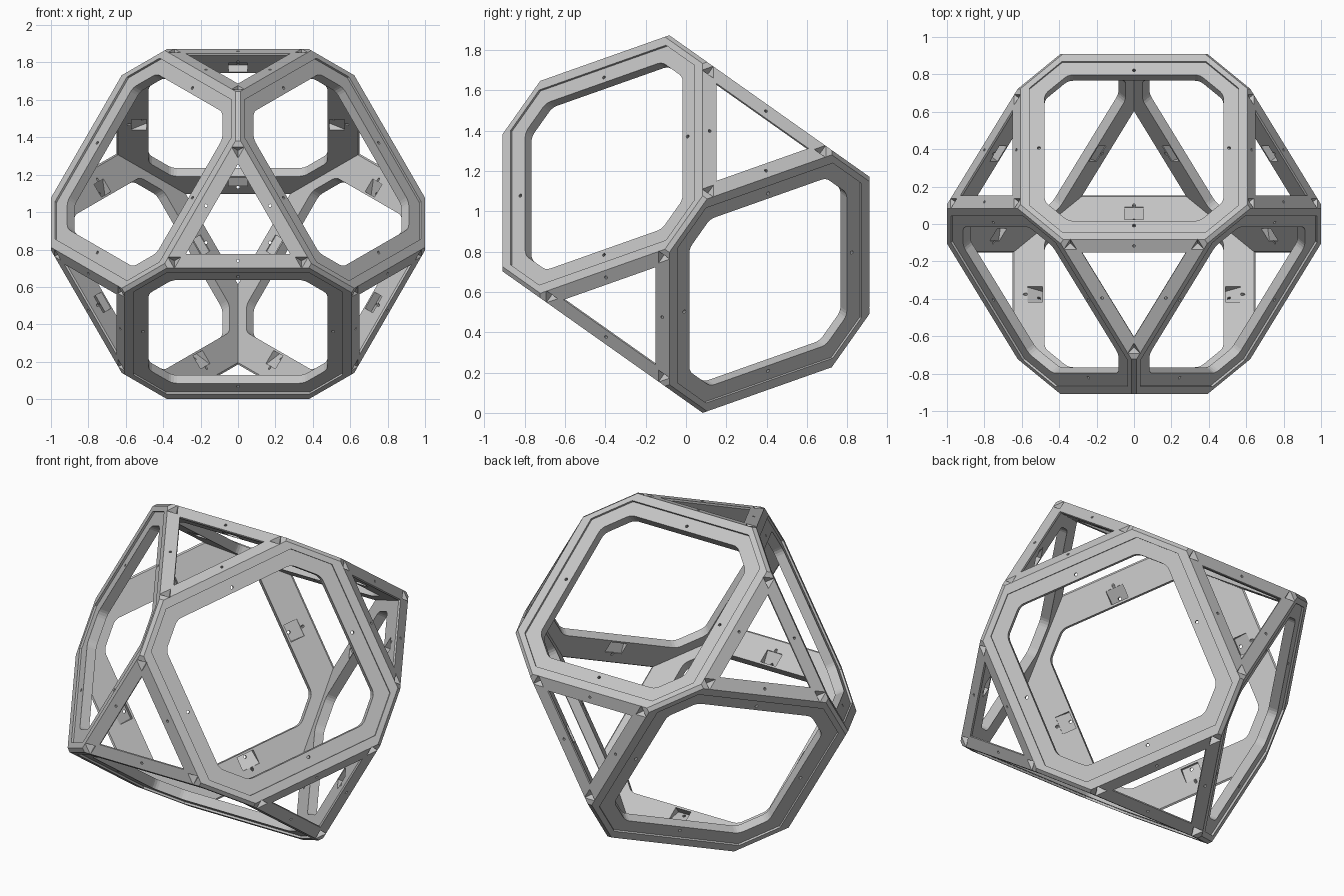
import bpy, bmesh, math
from itertools import product
from mathutils import Matrix, Vector

old = bpy.data.objects.get("Cube")
if old:
    bpy.data.objects.remove(old, do_unlink=True)

H = 0.7166          # half width of the cube before truncation
Q = 0.2             # half length of the short octagon sides, relative to H
WALL = 0.066        # panel thickness
SIDE = (1 + Q) * H / math.sqrt(2)      # octagon centre to its long sides
TRI = (2 + Q) * H / math.sqrt(3)       # body centre to the triangle planes
TRI_IN = (1 - Q) * H / math.sqrt(6)    # triangle centre to its sides

grey = bpy.data.materials.new("plain grey")
grey.use_nodes = True
grey.diffuse_color = (0.55, 0.55, 0.55, 1)
grey.node_tree.nodes["Principled BSDF"].inputs["Base Color"].default_value = (0.55, 0.55, 0.55, 1)


def make_object(name, bm):
    bmesh.ops.recalc_face_normals(bm, faces=bm.faces[:])
    mesh = bpy.data.meshes.new(name)
    bm.to_mesh(mesh)
    bm.free()
    mesh.materials.append(grey)
    obj = bpy.data.objects.new(name, mesh)
    bpy.context.collection.objects.link(obj)
    return obj


def frame(normal, across, origin=Vector()):
    """Placement whose z runs along normal and x along across."""
    z, x = normal.normalized(), across.normalized()
    m = Matrix((x, z.cross(x), z)).transposed().to_4x4()
    m.translation = origin
    return m


def prism(bm, place, points, low, high, top_scale=1.0, rounding=0.0):
    part = bmesh.new()
    a = [part.verts.new((x, y, low)) for x, y in points]
    b = [part.verts.new((x * top_scale, y * top_scale, high)) for x, y in points]
    part.faces.new(a[::-1])
    part.faces.new(b)
    n = len(a)
    for i in range(n):
        part.faces.new((a[i], a[(i + 1) % n], b[(i + 1) % n], b[i]))
    if rounding:
        uprights = [e for e in part.edges if abs(e.verts[0].co.z - e.verts[1].co.z) > 0.01]
        bmesh.ops.bevel(part, geom=uprights, offset=rounding, segments=3,
                        profile=0.5, affect='EDGES')
    part.transform(place)
    temp = bpy.data.meshes.new("temp")
    part.to_mesh(temp)
    part.free()
    bm.from_mesh(temp)
    bpy.data.meshes.remove(temp)


def octagon(inset):
    a = H - inset
    k = math.sqrt(2) * (SIDE - inset) - a
    return [(a, -k), (a, k), (k, a), (-k, a), (-a, k), (-a, -k), (-k, -a), (k, -a)]


def ngon(radius, sides):
    return [(radius * math.cos(i * math.tau / sides), radius * math.sin(i * math.tau / sides))
            for i in range(sides)]


# Solid body: cube with cut corners and chamfered edges
bm = bmesh.new()
bmesh.ops.create_cube(bm, size=2 * H)
cuts = [(Vector(s), TRI) for s in product((-1, 1), repeat=3)]
cuts += [(Vector(s), math.sqrt(2) * H - 0.0135)
         for s in product((-1, 0, 1), repeat=3) if s.count(0) == 1]
for direction, distance in cuts:
    n = direction.normalized()
    bmesh.ops.bisect_plane(bm, geom=bm.verts[:] + bm.edges[:] + bm.faces[:],
                           plane_co=n * distance, plane_no=n, clear_outer=True)
    bmesh.ops.holes_fill(bm, edges=[e for e in bm.edges if e.is_boundary], sides=0)
body = make_object("truncated_cube_frame", bm)

# Cutters, grouped so that none overlaps another of its own group
cutters = {name: bmesh.new() for name in
           ("cavity", "ledges", "openings", "triangle_openings", "corner_notches",
            "pockets", "screw_holes")}
bmesh.ops.create_cube(cutters["cavity"], size=2 * (H - WALL))

# Octagon panels: shallow ledge, opening, inner pockets, screw holes
axes = [Vector((1, 0, 0)), Vector((0, 1, 0)), Vector((0, 0, 1))]
for i, sign in product(range(3), (-1, 1)):
    n, u, v = axes[i] * sign, axes[(i + 1) % 3], axes[(i + 2) % 3]
    place = frame(n, u)
    prism(cutters["ledges"], place, octagon(0.05), H - 0.012, H + 0.1)
    prism(cutters["openings"], place, octagon(0.13), H - 0.11, H + 0.1, rounding=0.025)
    for su, sv in product((-1, 1), repeat=2):
        out = (u * su + v * sv).normalized()
        along = n.cross(out)
        # wedge pocket, drawn as a side profile and swept along the bar
        floor = H - WALL
        profile = [(0.49, floor - 0.02), (0.57, floor - 0.02), (0.57, floor + 0.005),
                   (0.49, floor + 0.045)]
        side = Matrix((out, n, out.cross(n))).transposed().to_4x4()
        prism(cutters["pockets"], side, profile, -0.05, 0.05)
        prism(cutters["screw_holes"], frame(n, along, out * (SIDE - 0.1)),
              ngon(0.009, 8), H - 0.1, H + 0.05)

# Triangle frames: opening, bar holes and a pyramid notch near each corner
for s in product((-1, 1), repeat=3):
    n = Vector(s)
    corners = [Vector([s[j] * (-2 if j == k else 1) for j in range(3)]) for k in range(3)]
    prism(cutters["triangle_openings"], frame(n, corners[0]),
          ngon(2 * (TRI_IN - 0.073), 3), TRI - 0.06, TRI + 0.1)
    for corner in corners:
        c = corner.normalized()
        prism(cutters["screw_holes"], frame(n, c, -c * (TRI_IN - 0.037)),
              ngon(0.008, 8), TRI - 0.1, TRI + 0.03)
        prism(cutters["corner_notches"], frame(-n, -c, c * (2 * TRI_IN - 0.075)),
              ngon(0.042, 3), -TRI - 0.002, -TRI + 0.045, top_scale=0.05)

# Cut the body and discard the cutters
bpy.context.view_layer.objects.active = body
for name, cutter_bm in cutters.items():
    cutter = make_object(name, cutter_bm)
    cutter.hide_render = True
    mod = body.modifiers.new(name, 'BOOLEAN')
    mod.operation = 'DIFFERENCE'
    mod.solver = 'EXACT'
    mod.object = cutter
    bpy.ops.object.modifier_apply(modifier=mod.name)
    bpy.data.objects.remove(cutter, do_unlink=True)

# Turn one triangle to the front and stand the frame on an edge
r2, r3, r6 = math.sqrt(1 / 2), math.sqrt(1 / 3), math.sqrt(1 / 6)
turn = Matrix(((-r2, -r3, r6), (r2, -r3, r6), (0, r3, 2 * r6))).transposed().to_4x4()
body.data.transform(turn)
lowest = min(v.co.z for v in body.data.vertices)
body.data.transform(Matrix.Translation((0, 0, -lowest)))
for poly in body.data.polygons:
    poly.use_smooth = False
